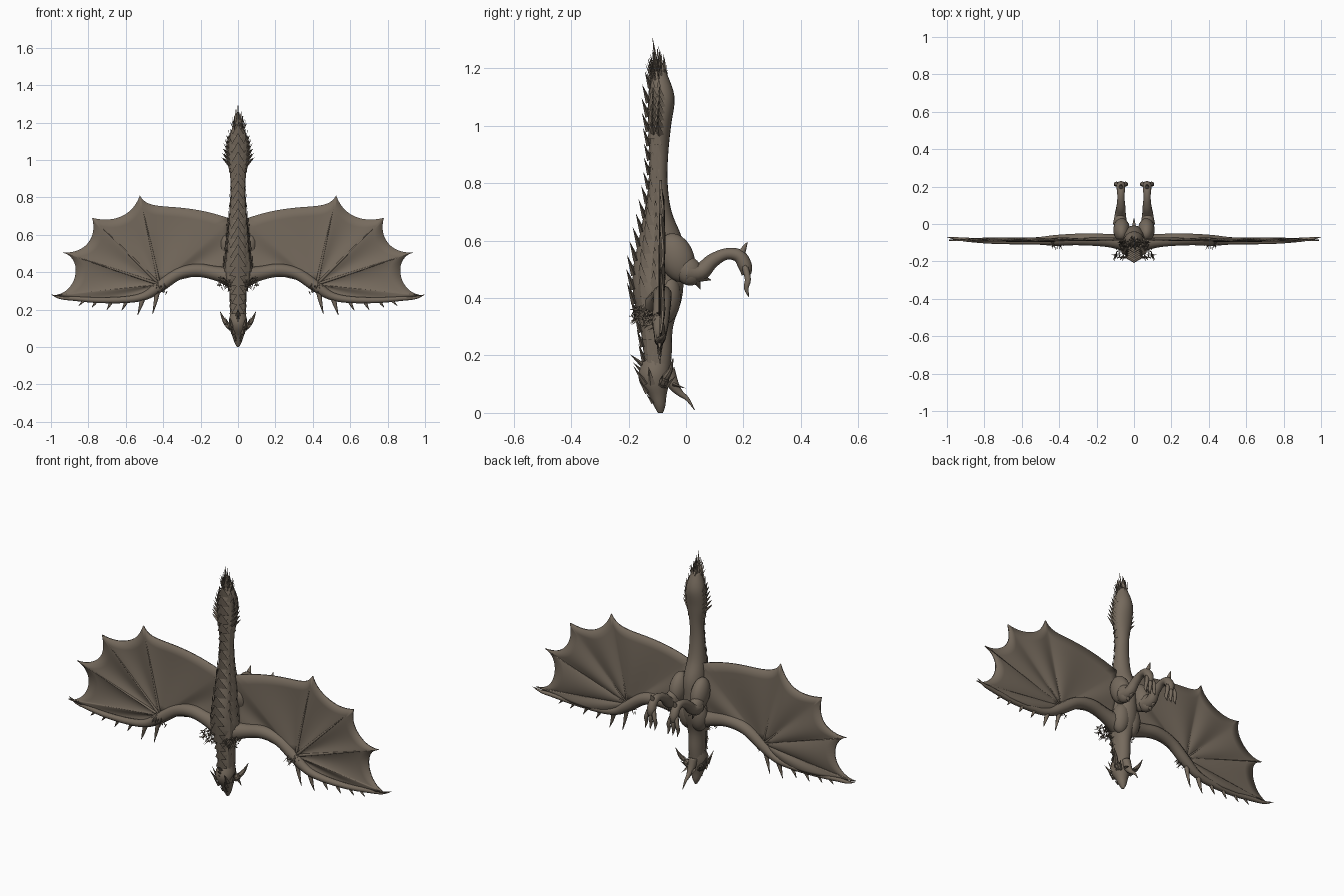
import bpy, bmesh, math, random
from mathutils import Vector, Matrix

random.seed(4)
cube = bpy.data.objects.get("Cube")
if cube:
    bpy.data.objects.remove(cube, do_unlink=True)

hide = bpy.data.materials.new("brown_hide")
hide.use_nodes = True
COLOUR = (0.18, 0.145, 0.11, 1)
hide.diffuse_color = COLOUR
bsdf = hide.node_tree.nodes["Principled BSDF"]
bsdf.inputs["Base Color"].default_value = COLOUR
bsdf.inputs["Roughness"].default_value = 0.8


def finish(bm, name, mirror=False, smooth=True):
    mesh = bpy.data.meshes.new(name)
    bmesh.ops.recalc_face_normals(bm, faces=bm.faces)
    bm.to_mesh(mesh)
    bm.free()
    mesh.materials.append(hide)
    if smooth:
        mesh.shade_smooth()
    obj = bpy.data.objects.new(name, mesh)
    bpy.context.collection.objects.link(obj)
    if mirror:
        obj.modifiers.new("mirror", "MIRROR").use_mirror_merge = False
    return obj


def spline(pts, t):
    """Smooth value through a list of tuples, t running 0..1."""
    f = t * (len(pts) - 1)
    i = min(int(f), len(pts) - 2)
    u = f - i
    p = [Vector(pts[max(0, min(len(pts) - 1, i + k))]) for k in (-1, 0, 1, 2)]
    m1, m2 = (p[2] - p[0]) / 2, (p[3] - p[1]) / 2
    u2, u3 = u * u, u * u * u
    return (p[1] * (2*u3 - 3*u2 + 1) + m1 * (u3 - 2*u2 + u)
            + p[2] * (3*u2 - 2*u3) + m2 * (u3 - u2))


def skin_rings(bm, rings):
    rows = [[bm.verts.new(p) for p in ring] for ring in rings]
    n = len(rows[0])
    for a, b in zip(rows, rows[1:]):
        for j in range(n):
            bm.faces.new((a[j], a[(j+1) % n], b[(j+1) % n], b[j]))
    bm.faces.new(rows[0])
    bm.faces.new(rows[-1])


def tube(bm, pts, sides=10, steps=5):
    """Tapered limb through (x, y, z, radius) points."""
    count = steps * (len(pts) - 1)
    path = [spline(pts, i / count) for i in range(count + 1)]
    rings = []
    for i, p in enumerate(path):
        tan = path[min(i+1, count)].xyz - path[max(i-1, 0)].xyz
        ref = Vector((0, 1, 0)) if abs(tan.normalized().y) < 0.8 else Vector((1, 0, 0))
        if pts[0][1] != pts[-1][1] and abs(tan.x) < 0.01:
            ref = Vector((1, 0, 0))
        u = tan.cross(ref).normalized()
        v = tan.cross(u).normalized()
        r = max(p.w, 0.001)
        rings.append([p.xyz + r * (u * math.cos(a) + v * math.sin(a))
                      for a in (math.tau * k / sides for k in range(sides))])
    skin_rings(bm, rings)


def spike(bm, base, tip, width, flat=1.0, sides=4):
    base, tip = Vector(base), Vector(tip)
    d = tip - base
    m = (Matrix.Translation((base + tip) / 2) @ d.to_track_quat('Z', 'Y').to_matrix().to_4x4()
         @ Matrix.Diagonal((1, flat, 1, 1)))
    bmesh.ops.create_cone(bm, cap_ends=True, segments=sides, radius1=width,
                          radius2=0, depth=d.length, matrix=m)


def ellipsoid(bm, centre, size, tilt=0):
    m = Matrix.Translation(centre) @ Matrix.Rotation(tilt, 4, 'X') @ Matrix.Diagonal((*size, 1))
    bmesh.ops.create_uvsphere(bm, u_segments=18, v_segments=12, radius=1, matrix=m)


# Body, neck and tail: height, back line y, belly line y, half width
BODY = [(0.10, -0.14, -0.06, 0.040), (0.2, -0.147, -0.05, 0.041), (0.3, -0.16, -0.045, 0.046),
        (0.4, -0.182, -0.014, 0.076), (0.5, -0.184, -0.008, 0.066), (0.6, -0.165, -0.012, 0.058),
        (0.7, -0.145, -0.050, 0.048), (0.8, -0.13, -0.064, 0.040), (0.9, -0.128, -0.062, 0.038),
        (1.0, -0.132, -0.052, 0.054), (1.1, -0.132, -0.040, 0.051), (1.19, -0.118, -0.07, 0.024)]


def body_point(t, angle, swell=1.0):
    """Point on the hide; angle 0 is the middle of the back."""
    z, back, belly, w = spline(BODY, t)
    return Vector((w * swell * math.sin(angle),
                   (back + belly) / 2 + (back - belly) / 2 * swell * math.cos(angle), z))


bm = bmesh.new()
skin_rings(bm, [[body_point(i / 55, math.tau * k / 20) for k in range(20)] for i in range(56)])
finish(bm, "body")

# Broad overlapping back plates, tips rising toward the tail
bm = bmesh.new()
for angle, width, lift, step in ((0, 0.040, 0.024, 22), (0.85, 0.024, 0.009, 22),
                                 (1.4, 0.016, 0.008, 26)):
    for side in ((1, -1) if angle else (1,)):
        for i in range(2, step):
            t = (i - angle * 0.6) / step
            a = side * angle
            base = body_point(t, a, 0.95)
            out = Vector((math.sin(a), -math.cos(a), 0))
            size = 0.55 + spline(BODY, t).w * 8
            tip = base + out * lift * size + Vector((0, 0, 0.046 * size))
            spike(bm, base - Vector((0, 0, 0.02)), tip, width * size, 0.28)
finish(bm, "back_plates", smooth=False)

# Long thorns on the tail club
bm = bmesh.new()
for i in range(6):
    for a in (1.0, 1.6):
        p = body_point(0.79 + i * 0.022, a, 0.85)
        reach = 1.3 - 0.16 * i
        spike(bm, p, p + Vector((0.036 * reach, -0.008, 0.045)), 0.016, 0.6)
finish(bm, "tail_thorns", mirror=True, smooth=False)

# Tail tuft
bm = bmesh.new()
for i in range(80):
    a = random.uniform(0, math.tau)
    z = random.uniform(1.14, 1.2)
    r = random.uniform(0.2, 1)
    base = Vector((0.022 * r * math.cos(a), -0.096 + 0.026 * r * math.sin(a), z))
    h = random.uniform(0.04, 0.06) + 0.04 * (1 - r)
    flare = 0.026 * r * (1.21 - z) / 0.06
    spike(bm, base, base + Vector((flare * math.cos(a), 0.6 * flare * math.sin(a) - 0.008, h)), 0.006, sides=3)
spike(bm, (0, -0.1, 1.19), (0, -0.117, 1.31), 0.009)
finish(bm, "tail_tuft", smooth=False)

# Head: skull and snout, lower jaw with chin barb
HEAD = [(0.19, -0.145, -0.055, 0.038), (0.14, -0.165, -0.055, 0.050), (0.10, -0.158, -0.06, 0.046),
        (0.06, -0.13, -0.068, 0.032), (0.025, -0.112, -0.072, 0.020), (0, -0.098, -0.08, 0.006)]
bm = bmesh.new()
rings = []
for i in range(21):
    z, f, b, w = spline(HEAD, i / 20)
    rings.append([Vector((w * math.sin(a), (f + b) / 2 + (f - b) / 2 * math.cos(a), z))
                  for a in (math.tau * k / 14 for k in range(14))])
skin_rings(bm, rings)
tube(bm, [(0, -0.065, 0.15, 0.026), (0, -0.045, 0.1, 0.020), (0, -0.022, 0.07, 0.012),
          (0, 0.005, 0.048, 0.007), (0, 0.03, 0.01, 0.001)])
finish(bm, "head")

# Horns, cheek spikes and brow ridges
bm = bmesh.new()
tube(bm, [(0.035, -0.08, 0.10, 0.018), (0.062, -0.07, 0.125, 0.014),
          (0.078, -0.055, 0.15, 0.009), (0.096, -0.045, 0.19, 0.001)], 8)
for base, tip, w in (((0.035, -0.14, 0.1), (0.045, -0.185, 0.165), 0.014),
                     ((0.04, -0.12, 0.1), (0.07, -0.13, 0.16), 0.014),
                     ((0.025, -0.135, 0.07), (0.033, -0.165, 0.115), 0.012),
                     ((0.035, -0.07, 0.09), (0.062, -0.035, 0.13), 0.011),
                     ((0.012, -0.115, 0.035), (0.016, -0.138, 0.065), 0.009),
                     ((0.02, -0.045, 0.1), (0.03, -0.0, 0.085), 0.01)):
    spike(bm, base, tip, w, 0.7)
finish(bm, "horns", mirror=True, smooth=False)

# Crown crest
bm = bmesh.new()
for i in range(4):
    z = 0.07 + 0.03 * i
    spike(bm, (0, -0.125 - 0.006 * i, z), (0, -0.16 - 0.012 * i, z + 0.045), 0.018, 0.6)
finish(bm, "crown_crest", smooth=False)

# Wing arm along the leading edge
bm = bmesh.new()
tube(bm, [(0.02, -0.1, 0.37, 0.055), (0.12, -0.09, 0.394, 0.038), (0.22, -0.083, 0.41, 0.035),
          (0.32, -0.083, 0.39, 0.032), (0.42, -0.088, 0.322, 0.030), (0.5, -0.09, 0.272, 0.022),
          (0.6, -0.092, 0.253, 0.018), (0.75, -0.092, 0.25, 0.015), (0.88, -0.085, 0.259, 0.012),
          (0.95, -0.078, 0.264, 0.008), (1.0, -0.07, 0.281, 0.001)])
finish(bm, "wing_arm", mirror=True)

# Membrane: scalloped panels fanning out from the wrist, each edge a cubic curve
HUB = Vector((0.42, 0.335))
PANELS = [((0.47, 0.28), (0.58, 0.235), (0.8, 0.245), (0.99, 0.277)),
          ((0.99, 0.277), (0.86, 0.28), (0.82, 0.47), (0.935, 0.505)),
          ((0.935, 0.505), (0.82, 0.5), (0.75, 0.58), (0.78, 0.69)),
          ((0.78, 0.69), (0.65, 0.66), (0.56, 0.71), (0.525, 0.81)),
          ((0.525, 0.81), (0.47, 0.71), (0.33, 0.79), (0.04, 0.685)),
          ((0.04, 0.685), (0.03, 0.6), (0.03, 0.5), (0.05, 0.42))]
bm = bmesh.new()
for panel in PANELS:
    a, c, d, b = map(Vector, panel)
    rows = []
    for i in range(19):
        u = i / 18
        v = 1 - u
        edge = a * v**3 + c * 3*u*v*v + d * 3*u*u*v + b * u**3
        row = []
        for k in range(9):
            t = 0.02 + 0.98 * k / 8
            p = HUB.lerp(edge, t)
            row.append(bm.verts.new((p.x, -0.092 + 0.012 * math.sin(math.pi * u)**2 * math.sin(t * 2.4), p.y)))
        rows.append(row)
    for r, s in zip(rows, rows[1:]):
        for k in range(8):
            bm.faces.new((r[k], r[k+1], s[k+1], s[k]))
bmesh.ops.remove_doubles(bm, verts=bm.verts, dist=0.0005)
membrane = finish(bm, "wing_membrane", mirror=True)
membrane.modifiers.new("thickness", "SOLIDIFY").thickness = 0.008

# Wing fingers, almost sunk into the membrane
bm = bmesh.new()
for panel in PANELS[1:4]:
    x, z = panel[3]
    tube(bm, [(HUB.x, -0.088, HUB.y, 0.008), (HUB.x * .5 + x * .5, -0.09, HUB.y * .5 + z * .5, 0.005),
              (x, -0.09, z, 0.001)], 8)
finish(bm, "wing_fingers", mirror=True)

# Claws hanging from the leading edge
bm = bmesh.new()
for x, top, low, w in ((0.445, 0.3, 0.175, 0.015), (0.525, 0.26, 0.17, 0.015),
                       (0.61, 0.25, 0.195, 0.012), (0.69, 0.25, 0.197, 0.012),
                       (0.77, 0.25, 0.21, 0.010), (0.84, 0.25, 0.22, 0.009)):
    tube(bm, [(x - 0.015, -0.09, top, w), (x - 0.003, -0.092, (top + low) / 2, w * 0.6),
              (x + 0.012, -0.09, low, 0.001)], 6, 3)
finish(bm, "wing_claws", mirror=True)

# Fur at the shoulders and wrists
bm = bmesh.new()
for centre, spread, n in (((0.066, -0.145, 0.345), (0.034, 0.034, 0.03), 65),
                          ((0.41, -0.1, 0.325), (0.03, 0.012, 0.028), 40)):
    for i in range(n):
        p = Vector([c + s * random.uniform(-1, 1) for c, s in zip(centre, spread)])
        d = Vector((random.uniform(-0.02, 0.022), random.uniform(-0.035, 0.005), random.uniform(-0.03, 0.01)))
        spike(bm, p, p + d, 0.004, sides=3)
finish(bm, "fur", mirror=True, smooth=False)

# Chest muscle, thigh, shin and foot
bm = bmesh.new()
ellipsoid(bm, (0.034, -0.064, 0.395), (0.05, 0.046, 0.085), -0.12)
ellipsoid(bm, (0.066, -0.032, 0.54), (0.045, 0.06, 0.088), 0.35)
ellipsoid(bm, (0.074, 0.008, 0.495), (0.036, 0.046, 0.054), 0.5)
tube(bm, [(0.074, 0.0, 0.49, 0.04), (0.073, 0.05, 0.49, 0.031), (0.07, 0.09, 0.528, 0.025),
          (0.07, 0.14, 0.553, 0.020), (0.07, 0.185, 0.546, 0.023), (0.07, 0.206, 0.51, 0.024),
          (0.07, 0.21, 0.48, 0.016)])
finish(bm, "leg", mirror=True)

# Toes, hind claw and knee spurs
bm = bmesh.new()
for dx in (-0.026, 0, 0.026):
    tube(bm, [(0.07 + dx * 0.5, 0.205, 0.51, 0.012), (0.07 + dx, 0.216, 0.465, 0.011),
              (0.07 + dx * 1.1, 0.21, 0.435, 0.009), (0.07 + dx * 1.1, 0.219, 0.403, 0.001)], 7, 3)
tube(bm, [(0.07, 0.19, 0.545, 0.014), (0.07, 0.2, 0.57, 0.010), (0.07, 0.214, 0.595, 0.001)], 7, 3)
for y, z in ((0.05, 0.43), (0.09, 0.462)):
    spike(bm, (0.074, 0.03, 0.475), (0.074, y, z), 0.022)
finish(bm, "toes_and_spurs", mirror=True)
